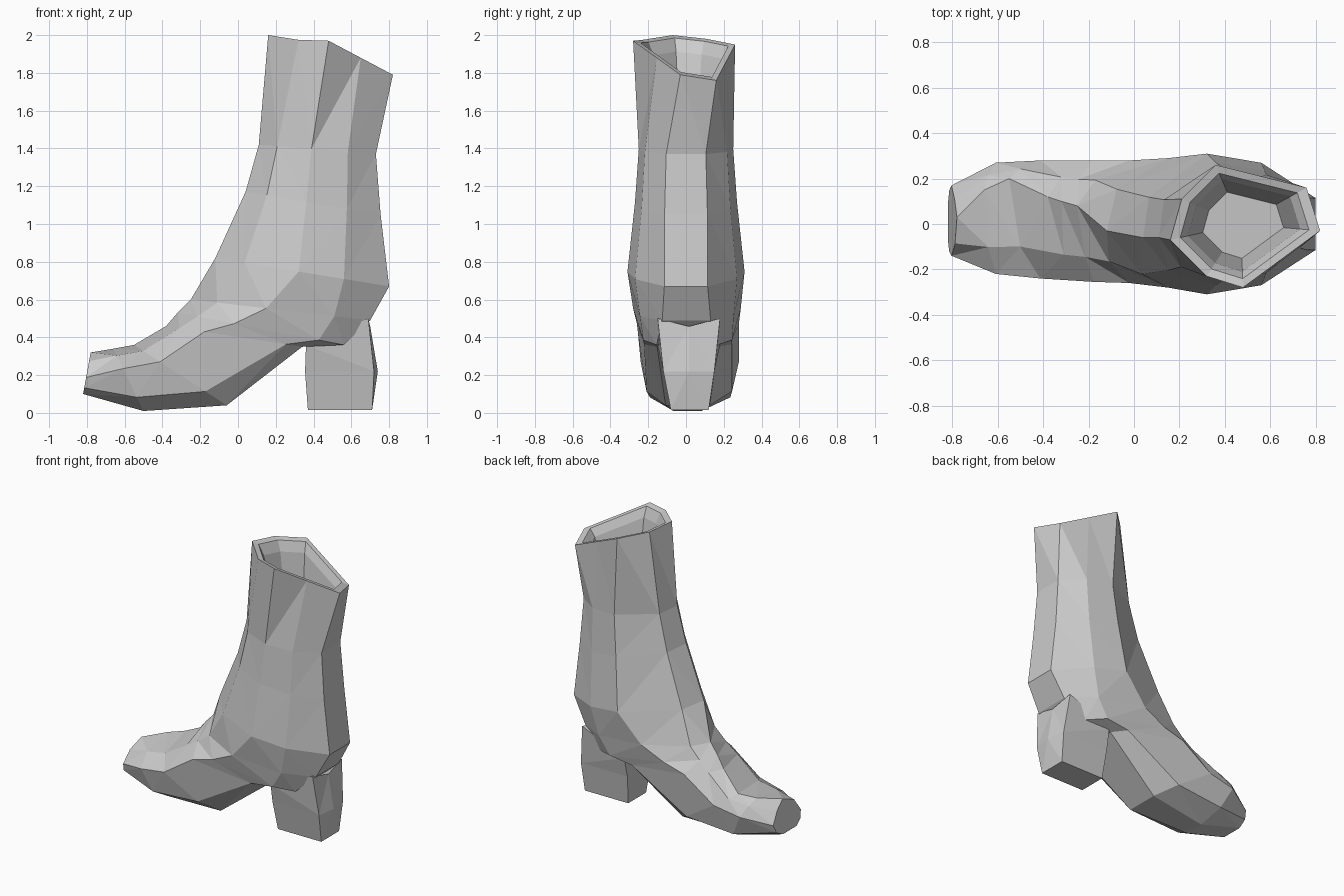
import bpy, bmesh
from mathutils import Vector

cube = bpy.data.objects.get("Cube")
if cube:
    bpy.data.objects.remove(cube)

grey = bpy.data.materials.new("light grey")
grey.use_nodes = True
grey.diffuse_color = (0.6, 0.6, 0.6, 1)
grey.node_tree.nodes["Principled BSDF"].inputs["Base Color"].default_value = grey.diffuse_color


def loft(name, rings):
    """Skin a list of equal-length rings and cap both ends."""
    bm = bmesh.new()
    rows = [[bm.verts.new(p) for p in ring] for ring in rings]
    n = len(rows[0])
    for a, b in zip(rows, rows[1:]):
        for i in range(n):
            j = (i + 1) % n
            bm.faces.new((a[i], a[j], b[j], b[i]))
    quads = list(bm.faces)
    for row in (rows[0], rows[-1]):
        bm.faces.new(row)
    bmesh.ops.triangulate(bm, faces=quads, quad_method='SHORT_EDGE')
    bmesh.ops.recalc_face_normals(bm, faces=bm.faces)
    mesh = bpy.data.meshes.new(name)
    bm.to_mesh(mesh)
    bm.free()
    mesh.materials.append(grey)
    obj = bpy.data.objects.new(name, mesh)
    bpy.context.collection.objects.link(obj)
    return obj


def section(front, back, right, left, ridge, wide, low, heel, drop):
    """Nine-sided section. wide and low place the side and lower corners between front and back,
    heel sets the width of the blunt back edge, drop the slope of the left front corner."""
    def point(t, y):
        x, z = (f + (b - f) * t for f, b in zip(front, back))
        return Vector((x, y, z))

    def side(y, slope, reach):
        return [point(wide * slope, ridge + (y - ridge) * reach), point(wide, y),
                point(low, y * 0.87), point(1, y * heel)]

    return [point(0, ridge), *side(left, drop, 0.54), *reversed(side(right, 0.35, 0.68))]


# Slanted rim of the shaft
rim = [Vector(p) for p in (
    (0.16, -0.07, 2), (0.21, 0.11, 1.98), (0.36, 0.26, 1.95), (0.56, 0.21, 1.855),
    (0.76, 0.16, 1.76), (0.82, -0.03, 1.79), (0.65, -0.155, 1.88),
    (0.48, -0.28, 1.97), (0.32, -0.23, 1.975))]
centre = Vector((0.47, 0, 1.89))


def inner(scale, drop):
    return [centre + (p - centre) * scale - Vector((0, 0, drop)) for p in rim]


# Shaft, ankle, instep and toe, from the top down
sections = [
    section((0.11, 1.42), (0.73, 1.37), -0.25, 0.25, -0.06, 0.45, 0.76, 0.42, 0.08),
    section((0.04, 1.17), (0.755, 1.05), -0.27, 0.27, -0.06, 0.45, 0.75, 0.42, 0.08),
    section((-0.12, 0.82), (0.80, 0.67), -0.31, 0.31, -0.03, 0.48, 0.74, 0.37, 0.1),
    section((-0.25, 0.6), (0.70, 0.49), -0.28, 0.29, 0.08, 0.42, 0.8, 0.45, 0.2),
    section((-0.32, 0.53), (0.56, 0.36), -0.26, 0.28, 0.1, 0.34, 0.85, 0.6, 0.25),
    section((-0.38, 0.46), (0.34, 0.35), -0.255, 0.28, 0.12, 0.28, 0.88, 0.6, 0.3),
    section((-0.55, 0.36), (-0.06, 0.04), -0.24, 0.28, 0.2, 0.28, 0.77, 0.45, 0.35),
    section((-0.66, 0.34), (-0.5, 0.01), -0.22, 0.27, 0.15, 0.32, 0.78, 0.3, 0.35),
    section((-0.78, 0.32), (-0.82, 0.1), -0.14, 0.17, 0.03, 0.6, 0.85, 0.5, 0.4),
]
lining = [inner(0.54, 0.4), inner(0.75, 0.06), inner(0.86, 0)]
loft("boot_upper", lining + [rim] + sections)


# Block heel, flaring towards the top, with a notched back edge
def block(x0, x1, y0, y1, z0, z1, bulge):
    mid = (y0 + y1) / 2
    dip = (z1 - z0) * 0.3
    return [(x0, y0, z0), (x1, y0, z1), (x1 + bulge, mid, z1 - dip), (x1, y1, z1), (x0, y1, z0)]


loft("heel", [
    block(0.37, 0.71, -0.08, 0.12, 0.015, 0.015, 0),
    block(0.355, 0.72, -0.12, 0.15, 0.22, 0.22, 0.02),
    block(0.36, 0.69, -0.15, 0.18, 0.36, 0.5, 0.01),
])
